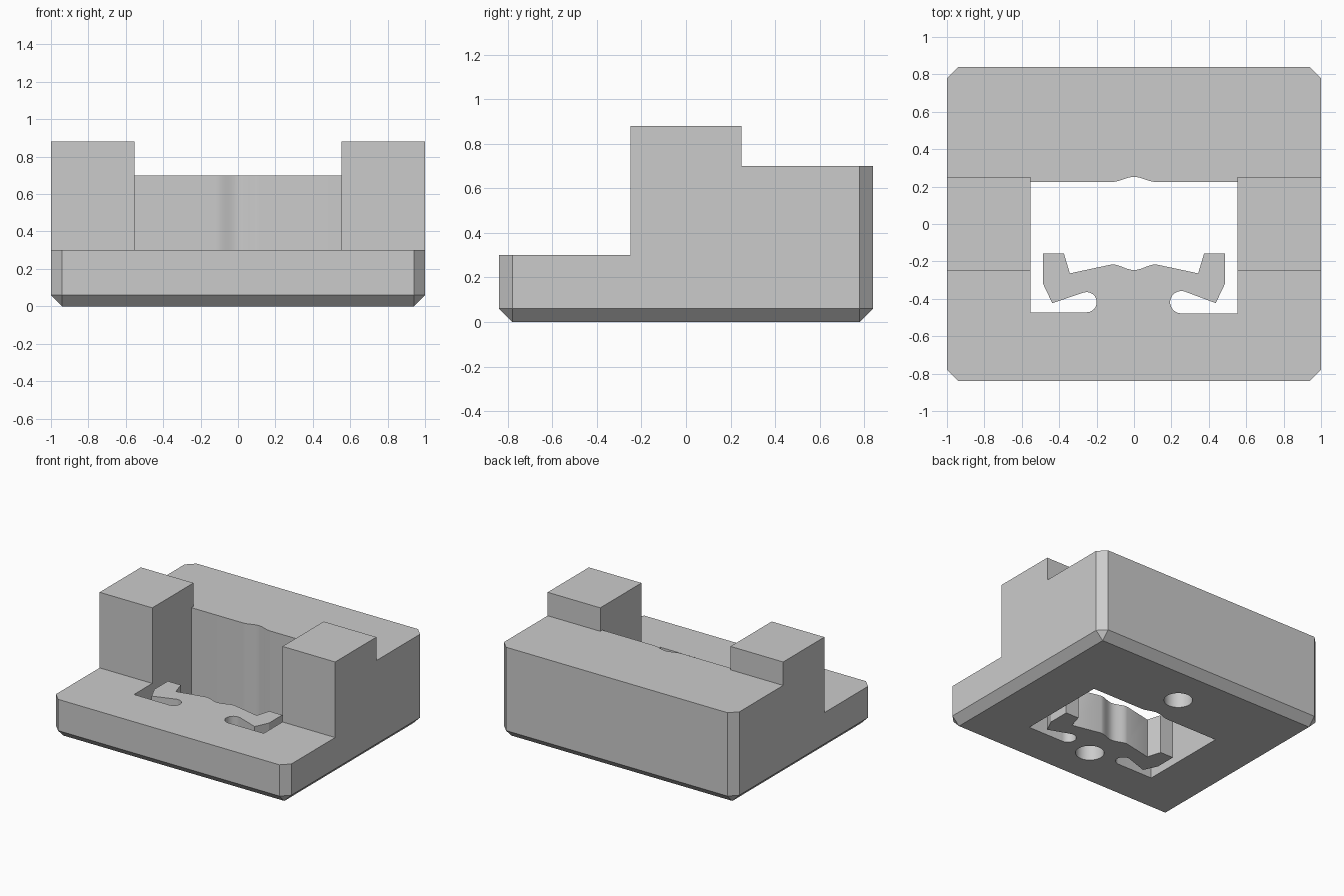
import bpy, bmesh
from math import sin, cos, pi, radians
from mathutils import Vector

cube = bpy.data.objects.get("Cube")
if cube:
    bpy.data.objects.remove(cube, do_unlink=True)

grey = bpy.data.materials.new("light_grey")
grey.use_nodes = True
grey.diffuse_color = (0.6, 0.6, 0.6, 1)
grey.node_tree.nodes["Principled BSDF"].inputs["Base Color"].default_value = (0.6, 0.6, 0.6, 1)


def prism(name, points, push, edge_rule=None):
    """Extrude a closed outline along push, bevelling edges picked by a rule."""
    bm = bmesh.new()
    face = bm.faces.new([bm.verts.new(p) for p in points])
    out = bmesh.ops.extrude_face_region(bm, geom=[face])
    moved = [v for v in out["geom"] if isinstance(v, bmesh.types.BMVert)]
    bmesh.ops.translate(bm, verts=moved, vec=Vector(push))
    bmesh.ops.recalc_face_normals(bm, faces=bm.faces)
    if edge_rule:
        edges = [e for e in bm.edges if edge_rule(e)]
        bmesh.ops.bevel(bm, geom=edges, offset=0.06, offset_type='OFFSET',
                        segments=1, profile=0.5, affect='EDGES')
        bmesh.ops.recalc_face_normals(bm, faces=bm.faces)
    mesh = bpy.data.meshes.new(name)
    bm.to_mesh(mesh)
    bm.free()
    mesh.materials.append(grey)
    obj = bpy.data.objects.new(name, mesh)
    bpy.context.collection.objects.link(obj)
    return obj


def arc(cx, cy, r, start, end, steps):
    """Points on a circular arc, angles in degrees."""
    angles = [radians(start + (end - start) * i / steps) for i in range(steps + 1)]
    return [(cx + r * cos(a), cy + r * sin(a)) for a in angles]


def dip(y, depth, half, sign):
    """Shallow curved dip across the centre line, from +x to -x."""
    xs = [half * (1 - i / 8) for i in range(17)]
    return [(x, y + sign * depth * (0.5 + 0.5 * cos(pi * x / half))) for x in xs]


def outer_edge(e):
    # Upright corners and the rim of the underside
    a, b = (v.co for v in e.verts)
    bottom = a.z < 0.01 and b.z < 0.01
    upright = abs(a.z - b.z) > 0.1 and abs(a.y) > 0.8 and abs(b.y) > 0.8
    return bottom or upright


# Body: stepped side profile swept across the width
W = 1.0
steps = [(-0.84, 0), (-0.84, 0.3), (-0.25, 0.3), (-0.25, 0.88),
         (0.25, 0.88), (0.25, 0.7), (0.84, 0.7), (0.84, 0)]
body = prism("clip_block", [(-W, y, z) for y, z in steps], (2 * W, 0, 0), outer_edge)

# Space between the two towers
gap = [(-0.3, 0.3), (0.1, 0.3), (0.1, 0.7), (0.3, 0.7), (0.3, 1), (-0.3, 1)]
gap_cutter = prism("gap_cutter", [(-0.553, y, z) for y, z in gap], (1.106, 0, 0))


# Opening with the spring clip left standing: one side, wall to centre
def clip_side(r):
    cx, cy = 0.253, -0.418
    side = [(0.553, 0.225), (0.553, cy - r)]
    side += arc(cx, cy, r, 270, 75, 12)
    side += [(0.437, -0.423), (0.486, -0.32), (0.486, -0.157),
             (0.375, -0.157), (0.343, -0.264)]
    return side


left = clip_side(0.06)
right = [(-x, y) for x, y in reversed(clip_side(0.054))]
outline = left + dip(-0.216, 0.03, 0.118, -1) + right
outline += [(-x, y) for x, y in dip(0.225, 0.027, 0.118, 1)]
opening_cutter = prism("opening_cutter", [(x, y, -0.1) for x, y in outline], (0, 0, 1.2))

# Two round blind holes in the underside
cutters = [gap_cutter, opening_cutter]
for y in (-0.48, 0.48):
    ring = arc(0, y, 0.1, 0, 360, 32)[:-1]
    cutters.append(prism("hole_cutter", [(px, py, -0.1) for px, py in ring], (0, 0, 0.3)))

# Cut the body, then drop the cutters
bpy.context.view_layer.objects.active = body
body.select_set(True)
for cutter in cutters:
    cutter.hide_render = True
    mod = body.modifiers.new("cut", 'BOOLEAN')
    mod.operation = 'DIFFERENCE'
    mod.solver = 'EXACT'
    mod.object = cutter
    bpy.ops.object.modifier_apply(modifier=mod.name)
    bpy.data.objects.remove(cutter, do_unlink=True)

bpy.ops.object.shade_smooth_by_angle(angle=radians(25))
